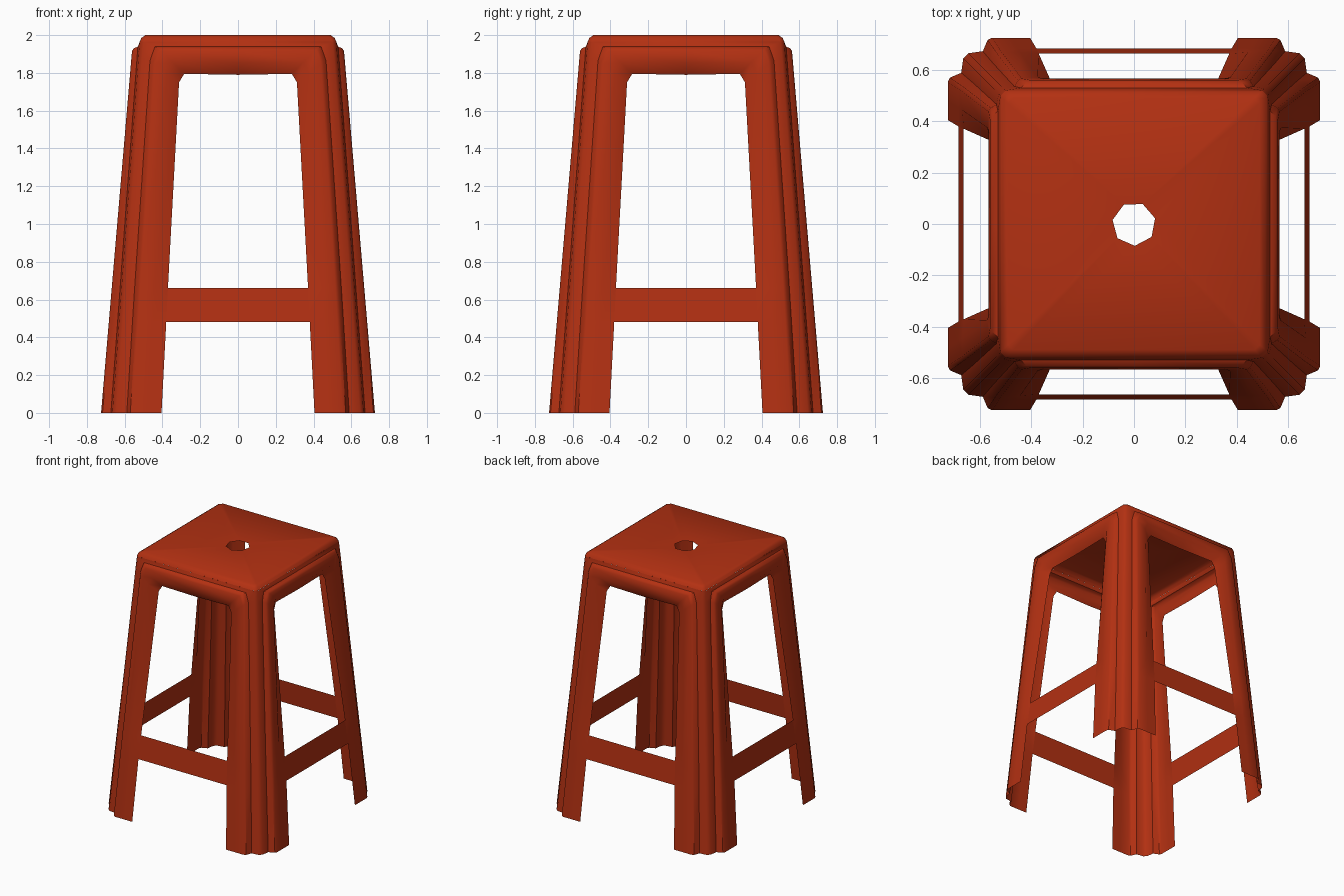
import bpy, bmesh, math
from mathutils import Matrix, Vector

if "Cube" in bpy.data.objects:
    bpy.data.objects.remove(bpy.data.objects["Cube"])

plastic = bpy.data.materials.new("red_plastic")
plastic.diffuse_color = (0.45, 0.03, 0.006, 1)
plastic.use_nodes = True
plastic.node_tree.nodes["Principled BSDF"].inputs["Base Color"].default_value = plastic.diffuse_color


def rib(z):      # distance of the raised rib from the centre axis
    return 0.725 - 0.0855 * z


def base(z):     # distance of the recessed corner wall
    return 0.665 - 0.0736 * z


def finish(bm, name, outward, angle=40):
    bmesh.ops.remove_doubles(bm, verts=bm.verts, dist=0.0005)
    bmesh.ops.recalc_face_normals(bm, faces=bm.faces)
    bm.normal_update()
    if sum(f.normal.dot(outward(f)) * f.calc_area() for f in bm.faces) < 0:
        bmesh.ops.reverse_faces(bm, faces=bm.faces)
    me = bpy.data.meshes.new(name)
    bm.to_mesh(me)
    bm.free()
    ob = bpy.data.objects.new(name, me)
    bpy.context.collection.objects.link(ob)
    me.materials.append(plastic)
    bpy.ops.object.select_all(action='DESELECT')
    ob.select_set(True)
    bpy.context.view_layer.objects.active = ob
    bpy.ops.object.shade_smooth_by_angle(angle=math.radians(angle))
    return ob


def radial(f):
    c = f.calc_center_median()
    return Vector((c.x, c.y, 0))


def quad(bm, pts):
    bm.faces.new([bm.verts.new(p) for p in pts])


def spread(bm, pts):
    """Add a face on all four sides, mirrored left and right."""
    for i in range(4):
        turn = Matrix.Rotation(i * math.pi / 2, 3, 'Z')
        for s in (1, -1):
            quad(bm, [turn @ Vector((s * p[0], p[1], p[2])) for p in pts][::s])


# Leg frame: arch stations (inner x, z), (crest x, z), (wall x, z), inner recess
stations = [
    ((0.405, 0.0), (0.57, 0.0), (0.645, 0.0), 0.0),
    ((0.38, 0.48), (0.542, 0.48), (0.61, 0.48), 0.0),
    ((0.371, 0.66), (0.531, 0.66), (0.597, 0.66), 0.005),
    ((0.312, 1.75), (0.452, 1.86), (0.508, 1.88), 0.045),
    ((0.285, 1.795), (0.42, 1.93), (0.50, 1.965), 0.045),
    ((0.0, 1.79), (0.0, 1.93), (0.0, 1.965), 0.045),
]


def section(st):
    (xi, zi), (xc, zc), (xw, zw), d = st
    xm, zm = xi + (xc - xi) * 0.45, zi + (zc - zi) * 0.45
    xn, zn = xi + (xc - xi) * 0.9, zi + (zc - zi) * 0.9
    xf, zf = xc + (xw - xc) * 0.25, zc + (zw - zc) * 0.25
    return [(xi, -rib(zi) + d, zi), (xm, -rib(zm), zm), (xn, -rib(zn), zn),
            (xc, -rib(zc) + 0.008, zc), (xf, -base(zf) - 0.008, zf),
            (xw, -base(zw), zw)]


bm = bmesh.new()
rows = [section(s) for s in stations]
for a, b in zip(rows, rows[1:]):
    for k in range(5):
        spread(bm, [a[k], a[k + 1], b[k + 1], b[k]])
# Narrow chamfer closing each outer corner
for a, b in zip(rows[:4], rows[1:5]):
    p, q = a[5], b[5]
    for i in range(4):
        turn = Matrix.Rotation(i * math.pi / 2, 3, 'Z')
        quad(bm, [turn @ Vector(v) for v in
                  (p, (-p[1], -p[0], p[2]), (-q[1], -q[0], q[2]), q)])
finish(bm, "leg_frame", radial)

# Stretchers: thin plates flush with the leg ribs
for i, name in enumerate(("front", "right", "back", "left")):
    bm = bmesh.new()
    turn = Matrix.Rotation(i * math.pi / 2, 3, 'Z')
    levels = [(0.38, 0.48), (0.371, 0.66)]
    (xa, za), (xb, zb) = levels
    quad(bm, [turn @ Vector(v) for v in
              ((-xa, -rib(za), za), (xa, -rib(za), za),
               (xb, -rib(zb) + 0.005, zb), (-xb, -rib(zb) + 0.005, zb))])
    finish(bm, name + "_stretcher", radial)

# Seat: rounded rim lofted up to a top panel with a seven-sided hole
bm = bmesh.new()


def ring(half, chamfer, z):
    c = half - chamfer
    pts = []
    for i in range(4):
        turn = Matrix.Rotation(i * math.pi / 2, 3, 'Z')
        pts += [turn @ Vector((c, -half, z)), turn @ Vector((half, -c, z))]
    return [bm.verts.new(p) for p in pts]


rings = [ring(0.52, 0.02, 1.965), ring(0.512, 0.022, 1.985), ring(0.49, 0.02, 2.0)]
for a, b in zip(rings, rings[1:]):
    for k in range(8):
        n = (k + 1) % 8
        bm.faces.new((a[k], a[n], b[n], b[k]))
hole = [bm.verts.new((0.085 * math.cos(t), 0.085 * math.sin(t), 1.985))
        for t in (math.radians(15) + k * math.tau / 7 for k in range(7))]
edges = [bm.edges.new((hole[k], hole[(k + 1) % 7])) for k in range(7)]
edges += [bm.edges.get((rings[2][k], rings[2][(k + 1) % 8])) for k in range(8)]
bmesh.ops.triangle_fill(bm, use_beauty=True, use_dissolve=False, edges=edges,
                        normal=(0, 0, 1))
finish(bm, "seat", lambda f: Vector((0, 0, 1)), 60)
